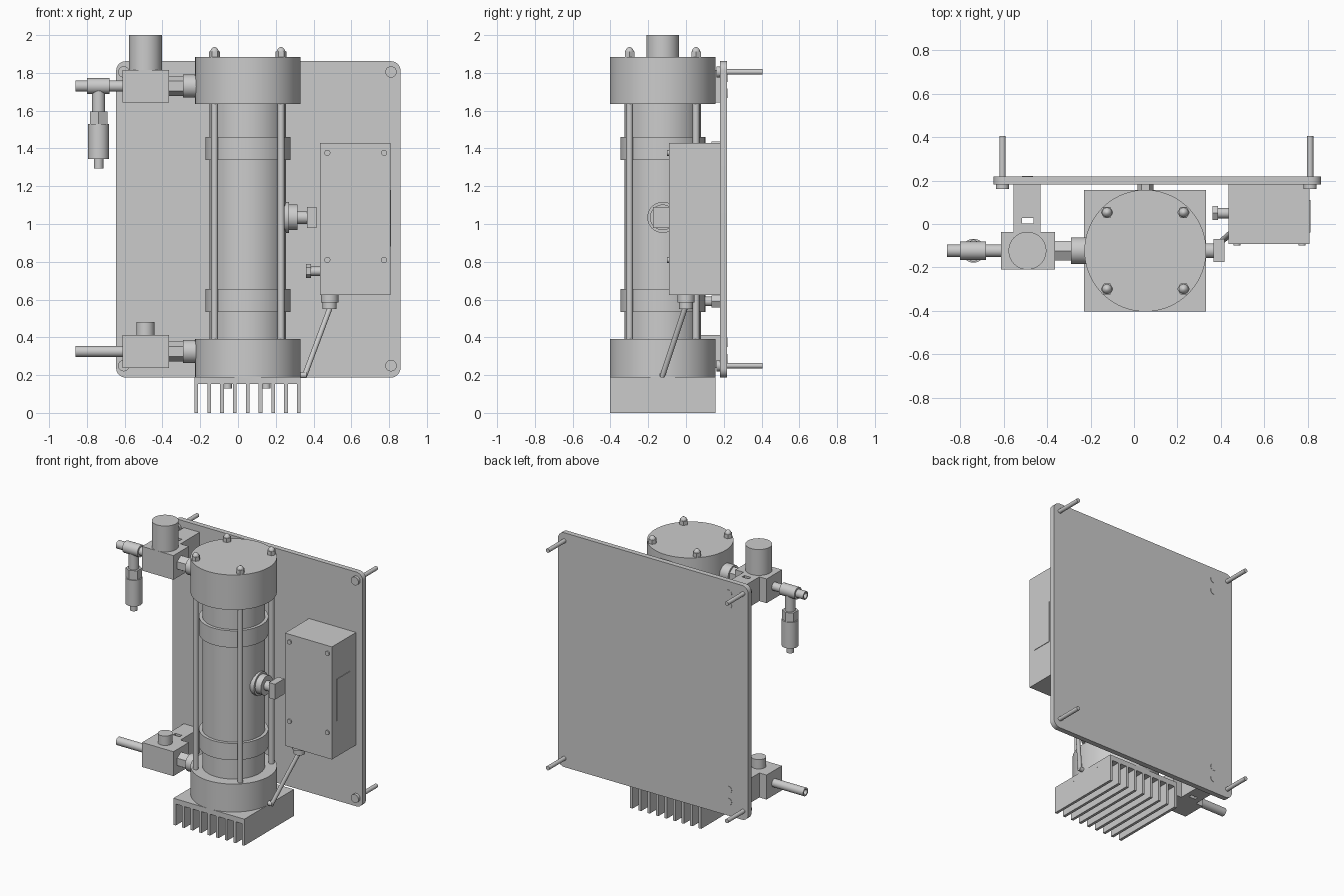
import bpy
import bmesh
from math import pi, cos, sin
from mathutils import Vector

if "Cube" in bpy.data.objects:
    bpy.data.objects.remove(bpy.data.objects["Cube"], do_unlink=True)

GREY = (0.6, 0.6, 0.6, 1)
grey = bpy.data.materials.new("plain grey")
grey.use_nodes = True
grey.diffuse_color = GREY
grey.node_tree.nodes["Principled BSDF"].inputs["Base Color"].default_value = GREY
X, Y, Z = Vector((1, 0, 0)), Vector((0, 1, 0)), Vector((0, 0, 1))


def finish(name, bm, smooth=False):
    bmesh.ops.recalc_face_normals(bm, faces=bm.faces)
    mesh = bpy.data.meshes.new(name)
    bm.to_mesh(mesh)
    bm.free()
    mesh.materials.append(grey)
    ob = bpy.data.objects.new(name, mesh)
    bpy.context.collection.objects.link(ob)
    if smooth:
        bpy.ops.object.select_all(action="DESELECT")
        ob.select_set(True)
        bpy.context.view_layer.objects.active = ob
        bpy.ops.object.shade_smooth_by_angle(angle=0.6)
    return ob


def box(name, x, y, z):
    bm = bmesh.new()
    bmesh.ops.create_cube(bm, size=1)
    for v in bm.verts:
        v.co = [(a + b) / 2 + c * (b - a) for (a, b), c in zip((x, y, z), v.co)]
    return finish(name, bm)


def turned(name, origin, axis, profile, sides=32):
    """Lathe a list of (distance along axis, radius), closing both ends."""
    bm = bmesh.new()
    turn = Z.rotation_difference(axis)
    rings = []
    for d, r in profile:
        rings.append([bm.verts.new(Vector(origin) + turn @ Vector(
            (r * cos(2 * pi * i / sides), r * sin(2 * pi * i / sides), d)))
            for i in range(sides)])
    for a, b in zip(rings, rings[1:]):
        for i in range(sides):
            j = (i + 1) % sides
            bm.faces.new((a[i], a[j], b[j], b[i]))
    bm.faces.new(rings[0])
    bm.faces.new(rings[-1])
    return finish(name, bm, sides > 6)


def rod(name, start, end, r, sides=32):
    d = Vector(end) - Vector(start)
    return turned(name, start, d.normalized(), [(0, r), (d.length, r)], sides)


# Mounting plate with rounded corners
bm = bmesh.new()
outline = []
for k, (cx, cz) in enumerate([(0.81, 1.812), (-0.595, 1.812), (-0.595, 0.237), (0.81, 0.237)]):
    for i in range(9):
        a = pi / 2 * (k + i / 8)
        outline.append(bm.verts.new((cx + 0.05 * cos(a), 0.181, cz + 0.05 * sin(a))))
face = bm.faces.new(outline)
ext = bmesh.ops.extrude_face_region(bm, geom=[face])
bmesh.ops.translate(bm, vec=(0, 0.037, 0),
                    verts=[g for g in ext["geom"] if isinstance(g, bmesh.types.BMVert)])
finish("mounting_plate", bm, True)

# Corner mounting studs
for x in (-0.605, 0.81):
    for z in (0.25, 1.805):
        rod("stud_head", (x, 0.161, z), (x, 0.19, z), 0.03)
        rod("stud", (x, 0.18, z), (x, 0.405, z), 0.0145, 20)

# Main column: caps, tube, clamp bands
CX, CY = 0.052, -0.123
for name, z0, z1, r in [("lower_cap", 0.187, 0.39, 0.28), ("upper_cap", 1.635, 1.885, 0.28),
                        ("column_tube", 0.38, 1.64, 0.203),
                        ("lower_band", 0.535, 0.655, 0.225), ("upper_band", 1.34, 1.46, 0.225)]:
    rod(name, (CX, CY, z0), (CX, CY, z1), r, 72)

# Band fixings to the plate
for z in (0.59, 1.405):
    rod("band_spacer", (CX, 0.05, z), (CX, 0.15, z), 0.025)
    rod("band_nut", (CX, 0.135, z), (CX, 0.185, z), 0.037, 6)

# Tie rods with domed nuts
for sx in (-1, 1):
    for sy in (-1, 1):
        x, y = CX + sx * 0.176, CY + sy * 0.176
        rod("tie_rod", (x, y, 0.38), (x, y, 1.64), 0.018, 20)
        rod("tie_nut", (x, y, 1.88), (x, y, 1.913), 0.029, 6)
        turned("nut_dome", (x, y, 1.907), Z,
               [(0, 0.023), (0.01, 0.022), (0.02, 0.017), (0.028, 0.008), (0.03, 0.002)], 20)

# Finned heat sink
box("heat_sink_base", (-0.23, 0.332), (-0.402, 0.157), (0.153, 0.19))
for i in range(9):
    x = -0.23 + i * 0.0678
    box("heat_sink_fin", (x, x + 0.0195), (-0.402, 0.157), (0, 0.155))
for x in (-0.055, 0.15):
    for y in (-0.3, 0.055):
        rod("heat_sink_screw", (x, y, 0.13), (x, y, 0.16), 0.022, 20)


# Valves: block, slotted bracket, plate screws, fittings
def valve(label, zc, z0, z1):
    box(label + "_valve_block", (-0.612, -0.364), (-0.21, -0.036), (z0, z1))
    slot = (-0.515, -0.463)
    for part, xs, ys in [("side", (-0.555, slot[0]), (-0.037, 0.183)),
                         ("side", (slot[1], -0.43), (-0.037, 0.183)),
                         ("back", slot, (0.028, 0.183)), ("front", slot, (-0.037, 0.002))]:
        box(f"{label}_bracket_{part}", xs, ys, (z0, z1))
    for dz in (0.05, 0.135):
        rod(label + "_bracket_screw", (-0.49, 0.21, z0 + dz), (-0.49, 0.22, z0 + dz), 0.025)
    rod(label + "_hex_fitting", (-0.37, CY, zc), (-0.285, CY, zc), 0.053, 6)
    rod(label + "_collar", (-0.29, CY, zc), (-0.2, CY, zc), 0.061)
    # Open-ended pipe
    turned(label + "_pipe", (-0.6, CY, zc), -X,
           [(0, 0.029), (0.26, 0.029), (0.26, 0.019), (0.15, 0.019)], 28)


valve("upper", 1.73, 1.642, 1.815)
valve("lower", 0.325, 0.238, 0.413)
rod("solenoid", (-0.49, CY, 1.81), (-0.49, CY, 2.0), 0.087, 48)
rod("valve_button", (-0.49, CY, 0.41), (-0.49, CY, 0.48), 0.048)

# Pipe tee with hanging relief valve
rod("tee_body", (-0.8, CY, 1.73), (-0.68, CY, 1.73), 0.042)
rod("tee_branch", (-0.738, CY, 1.73), (-0.738, CY, 1.585), 0.034)
rod("relief_hex", (-0.738, CY, 1.595), (-0.738, CY, 1.525), 0.053, 6)
turned("relief_body", (-0.738, CY, 1.53), -Z,
       [(0, 0.055), (0.187, 0.055), (0.187, 0.025), (0.235, 0.025)])

# Sensor on the column side
turned("sensor_flange", (0.2, CY, 1.035), X,
       [(0, 0.082), (0.07, 0.082), (0.07, 0.068), (0.114, 0.068), (0.114, 0.034), (0.172, 0.034)], 40)
box("sensor_plug", (0.366, 0.415), (-0.175, -0.07), (0.98, 1.09))

# Control box with lid screws and side panel
box("control_box", (0.435, 0.807), (-0.091, 0.183), (0.625, 1.43))
box("side_panel", (0.8, 0.811), (-0.04, 0.11), (0.88, 1.18))
for x in (0.473, 0.773):
    for z in (0.81, 1.377):
        rod("lid_screw", (x, -0.1, z), (x, -0.08, z), 0.016, 20)

# Knob on the box side
rod("knob_stem", (0.375, 0.05, 0.75), (0.44, 0.05, 0.75), 0.024, 20)
rod("knob", (0.36, 0.05, 0.75), (0.386, 0.05, 0.75), 0.037, 6)

# Cable gland and cable
turned("cable_gland", (0.485, 0, 0.63), -Z,
       [(0, 0.046), (0.045, 0.046), (0.045, 0.037), (0.08, 0.037)])
rod("cable", (0.492, 0, 0.57), (0.352, -0.125, 0.195), 0.014, 20)
rod("cable_end", (0.3, -0.125, 0.2), (0.362, -0.125, 0.2), 0.016, 20)
